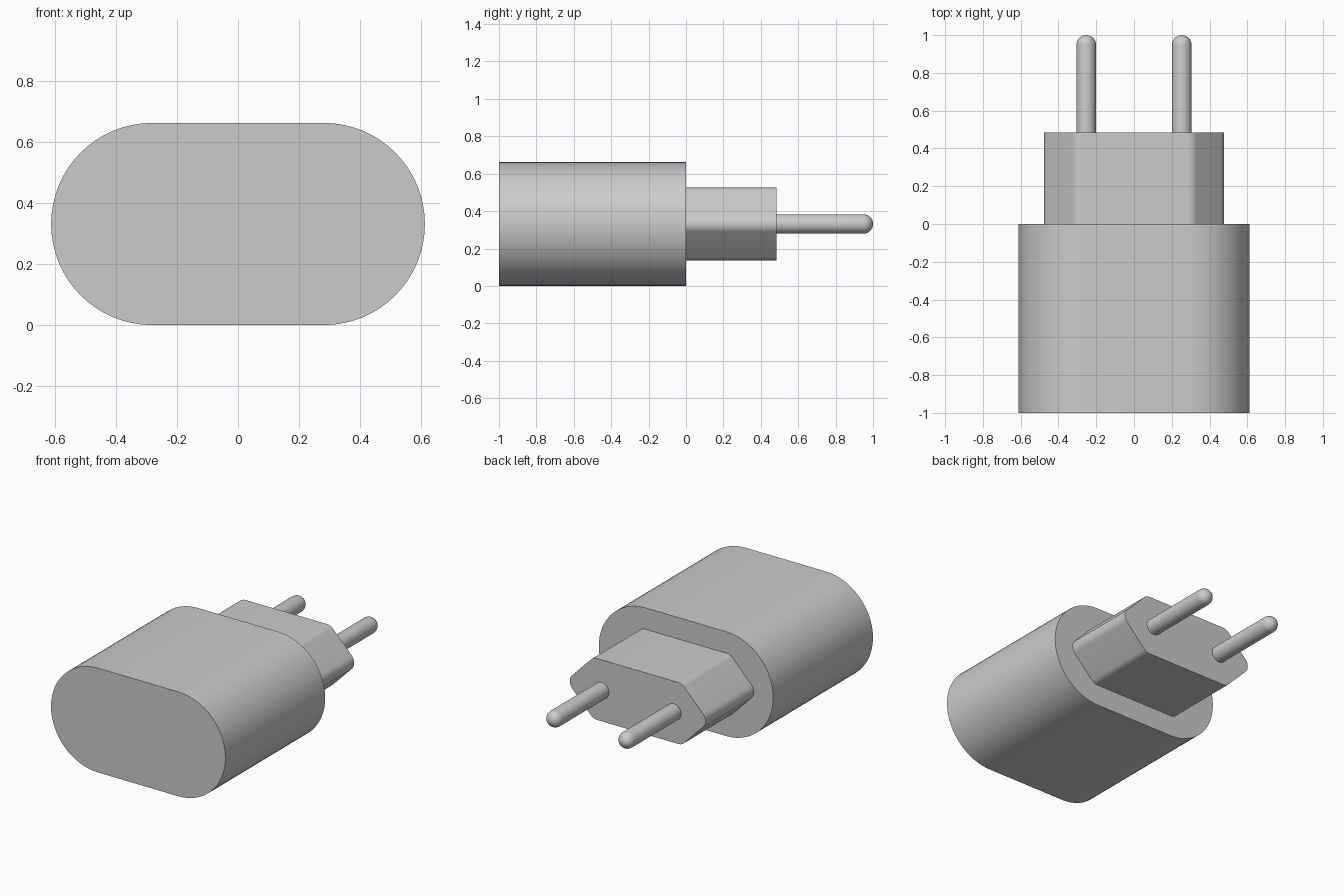
import bpy
import bmesh
import math
from mathutils import Vector, Matrix

cube = bpy.data.objects.get("Cube")
if cube:
    bpy.data.objects.remove(cube, do_unlink=True)

MID_Z = 0.331

grey = bpy.data.materials.new("plain grey")
grey.use_nodes = True
colour = (0.6, 0.6, 0.6, 1)
grey.diffuse_color = colour
grey.node_tree.nodes["Principled BSDF"].inputs["Base Color"].default_value = colour


def finish(name, bm):
    """Turn a bmesh into a shaded, coloured object."""
    bmesh.ops.recalc_face_normals(bm, faces=bm.faces)
    mesh = bpy.data.meshes.new(name)
    bm.to_mesh(mesh)
    bm.free()
    mesh.materials.append(grey)
    obj = bpy.data.objects.new(name, mesh)
    bpy.context.collection.objects.link(obj)
    bpy.ops.object.select_all(action='DESELECT')
    obj.select_set(True)
    bpy.context.view_layer.objects.active = obj
    bpy.ops.object.shade_smooth_by_angle(angle=math.radians(30))


def rounded(corners, radius, steps):
    """Round every corner of a convex counter-clockwise outline."""
    points = []
    for i, corner in enumerate(corners):
        p = Vector(corner)
        a = (Vector(corners[i - 1]) - p).normalized()
        b = (Vector(corners[(i + 1) % len(corners)]) - p).normalized()
        half = a.angle(b) / 2
        centre = p + (a + b).normalized() * radius / math.sin(half)
        sweep = math.pi - 2 * half
        start = math.atan2(a.x, -a.y)  # outward normal of the incoming edge
        for k in range(steps + 1):
            t = start + sweep * k / steps
            points.append(centre + radius * Vector((math.cos(t), math.sin(t))))
    return points


def extrude_y(name, outline, y0, y1):
    """Solid with the given x/z outline running from y0 to y1."""
    bm = bmesh.new()
    face = bm.faces.new([bm.verts.new((p[0], y0, MID_Z + p[1])) for p in outline])
    out = bmesh.ops.extrude_face_region(bm, geom=[face])
    bm.faces.new([v for v in face.verts]) if not face.is_valid else None
    verts = [v for v in out["geom"] if isinstance(v, bmesh.types.BMVert)]
    bmesh.ops.translate(bm, verts=verts, vec=(0, y1 - y0, 0))
    finish(name, bm)


# Housing: two half circles joined by flat top and bottom
stadium = []
for side in (1, -1):
    for k in range(33):
        t = math.pi * (k / 32 - 0.5)
        stadium.append((side * (0.281 + MID_Z * math.cos(t)), side * MID_Z * math.sin(t)))
extrude_y("housing", stadium, -1, 0)

# Plug base: hexagon with softened corners
hexagon = [(0.5, 0), (0.31, 0.195), (-0.31, 0.195),
           (-0.5, 0), (-0.31, -0.195), (0.31, -0.195)]
extrude_y("plug_base", rounded(hexagon, 0.06, 8), 0, 0.485)


# Contact pins: cylinders with a domed tip
def pin(name, x, radius=0.052, y0=0.48, y1=1.0):
    profile = [(0, y0), (radius, y0)]
    for k in range(9):
        t = math.pi / 2 * k / 8
        profile.append((radius * math.cos(t), y1 - radius + radius * math.sin(t)))
    bm = bmesh.new()
    verts = [bm.verts.new((r, y, 0)) for r, y in profile]
    edges = [bm.edges.new(pair) for pair in zip(verts, verts[1:])]
    bmesh.ops.spin(bm, geom=verts + edges, cent=(0, 0, 0), axis=(0, 1, 0),
                   angle=math.tau, steps=32, use_duplicate=False)
    bmesh.ops.remove_doubles(bm, verts=bm.verts, dist=0.0005)
    bmesh.ops.transform(bm, matrix=Matrix.Translation((x, 0, MID_Z)), verts=bm.verts)
    finish(name, bm)


for name, x in (("left_pin", 0.253), ("right_pin", -0.253)):
    pin(name, x)
